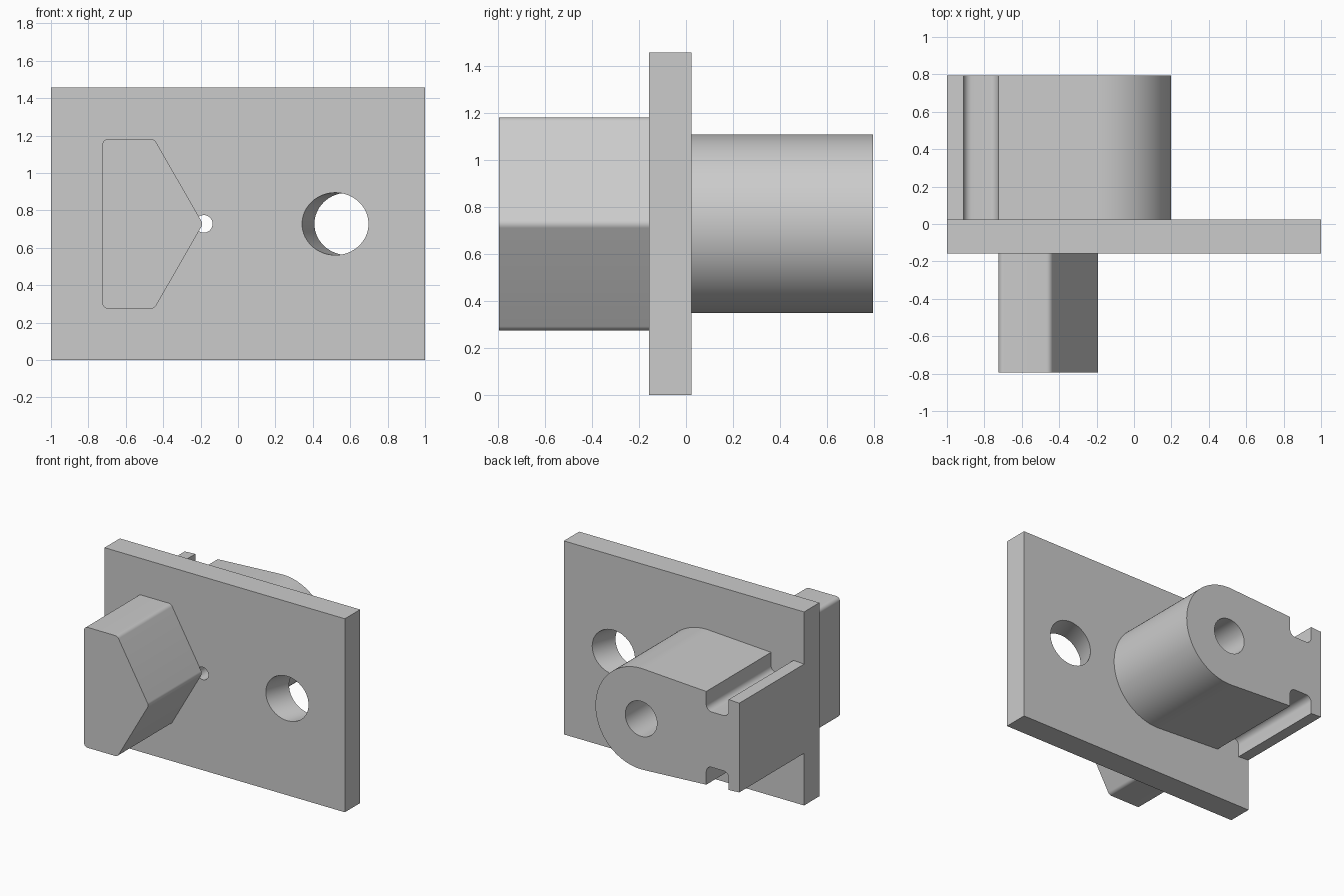
import bpy, bmesh, math
from mathutils import Vector

if "Cube" in bpy.data.objects:
    bpy.data.objects.remove(bpy.data.objects["Cube"], do_unlink=True)

MID = 0.728                      # height of the horizontal symmetry plane
FRONT, BACK = -0.158, 0.024      # faces of the plate
DEPTH = 0.795                    # reach of the parts on either side

grey = bpy.data.materials.new("plain grey")
grey.use_nodes = True
colour = (0.6, 0.6, 0.6, 1)
grey.diffuse_color = colour
grey.node_tree.nodes["Principled BSDF"].inputs["Base Color"].default_value = colour


def fillet(corners, steps=8):
    """Round each (x, height, radius) corner of a closed outline."""
    out = []
    for i, (x, z, r) in enumerate(corners):
        p = Vector((x, z))
        if r == 0:
            out.append(p)
            continue
        a = (Vector(corners[i - 1][:2]) - p).normalized()
        b = (Vector(corners[(i + 1) % len(corners)][:2]) - p).normalized()
        half = a.angle(b) / 2
        centre = p + (a + b).normalized() * r / math.sin(half)
        start = (p + a * r / math.tan(half) - centre).normalized()
        end = (p + b * r / math.tan(half) - centre).normalized()
        for k in range(steps + 1):
            out.append(centre + start.slerp(end, k / steps).normalized() * r)
    return out


def symmetric(upper):
    """Complete an outline given by its upper half, heights taken from MID."""
    lower = [(x, -h, r) for x, h, r in reversed(upper) if h > 0]
    return [(x, MID + h, r) for x, h, r in upper + lower]


def prism(name, outline, y0, y1):
    bm = bmesh.new()
    face = bm.faces.new([bm.verts.new((p.x, y0, p.y)) for p in outline])
    new = bmesh.ops.extrude_face_region(bm, geom=[face])["geom"]
    verts = [v for v in new if isinstance(v, bmesh.types.BMVert)]
    bmesh.ops.translate(bm, verts=verts, vec=(0, y1 - y0, 0))
    # The extrusion may consume the first cap, so close any open end
    rim = [e for e in bm.edges if e.is_boundary]
    if rim:
        bmesh.ops.holes_fill(bm, edges=rim)
    bmesh.ops.recalc_face_normals(bm, faces=bm.faces)
    mesh = bpy.data.meshes.new(name)
    bm.to_mesh(mesh)
    bm.free()
    mesh.materials.append(grey)
    obj = bpy.data.objects.new(name, mesh)
    bpy.context.collection.objects.link(obj)
    return obj


def activate(obj):
    bpy.ops.object.select_all(action='DESELECT')
    obj.select_set(True)
    bpy.context.view_layer.objects.active = obj


def drill(obj, x, y, radius, tilt=0, length=0.8):
    """Cut a round hole centred on (x, y, MID), leaning towards +x."""
    axis = Vector((math.sin(tilt), math.cos(tilt), 0))
    bpy.ops.mesh.primitive_cylinder_add(
        vertices=64, radius=radius, depth=length, location=(x, y, MID),
        rotation=axis.to_track_quat('Z', 'Y').to_euler())
    cutter = bpy.context.object
    cutter.hide_render = True
    cutter.data.materials.append(grey)
    activate(obj)
    mod = obj.modifiers.new("hole", 'BOOLEAN')
    mod.operation = 'DIFFERENCE'
    mod.solver = 'EXACT'
    mod.object = cutter
    bpy.ops.object.modifier_apply(modifier=mod.name)
    bpy.data.objects.remove(cutter, do_unlink=True)


# Flat plate with a leaning hole and a small pin hole
PIN_X = -0.183
plate = prism("plate", fillet(symmetric([(-1, MID, 0), (1, MID, 0)])), FRONT, BACK)
drill(plate, 0.52, FRONT, 0.167, tilt=math.radians(20))
drill(plate, PIN_X, 0, 0.047)

# Pointed wedge on the front
wedge = prism("front_wedge", fillet(symmetric(
    [(-0.725, 0.453, 0.03), (-0.447, 0.453, 0.035), (-0.187, 0, 0.035)])), -DEPTH, FRONT)

# Rounded, slightly tapered boss on the back with a groove above and below
R, TAPER = 0.38, math.radians(3.15)


def edge(x):
    return R / math.cos(TAPER) - math.tan(TAPER) * (PIN_X - x)


upper = [(-1, edge(-1), 0), (-0.912, edge(-0.912), 0),
         (-0.912, 0.208, 0.045), (-0.725, 0.208, 0.045), (-0.725, edge(-0.725), 0)]
STEPS = 32
for k in range(STEPS):
    a = (math.pi / 2 + TAPER) * (1 - k / STEPS)
    upper.append((PIN_X + R * math.cos(a), R * math.sin(a), 0))
upper.append((PIN_X + R, 0, 0))
boss = prism("back_boss", fillet(symmetric(upper)), BACK, DEPTH)
drill(boss, PIN_X, 0.5, 0.132, length=1.2)

for part in (plate, wedge, boss):
    activate(part)
    bpy.ops.object.shade_smooth_by_angle(angle=math.radians(30))
